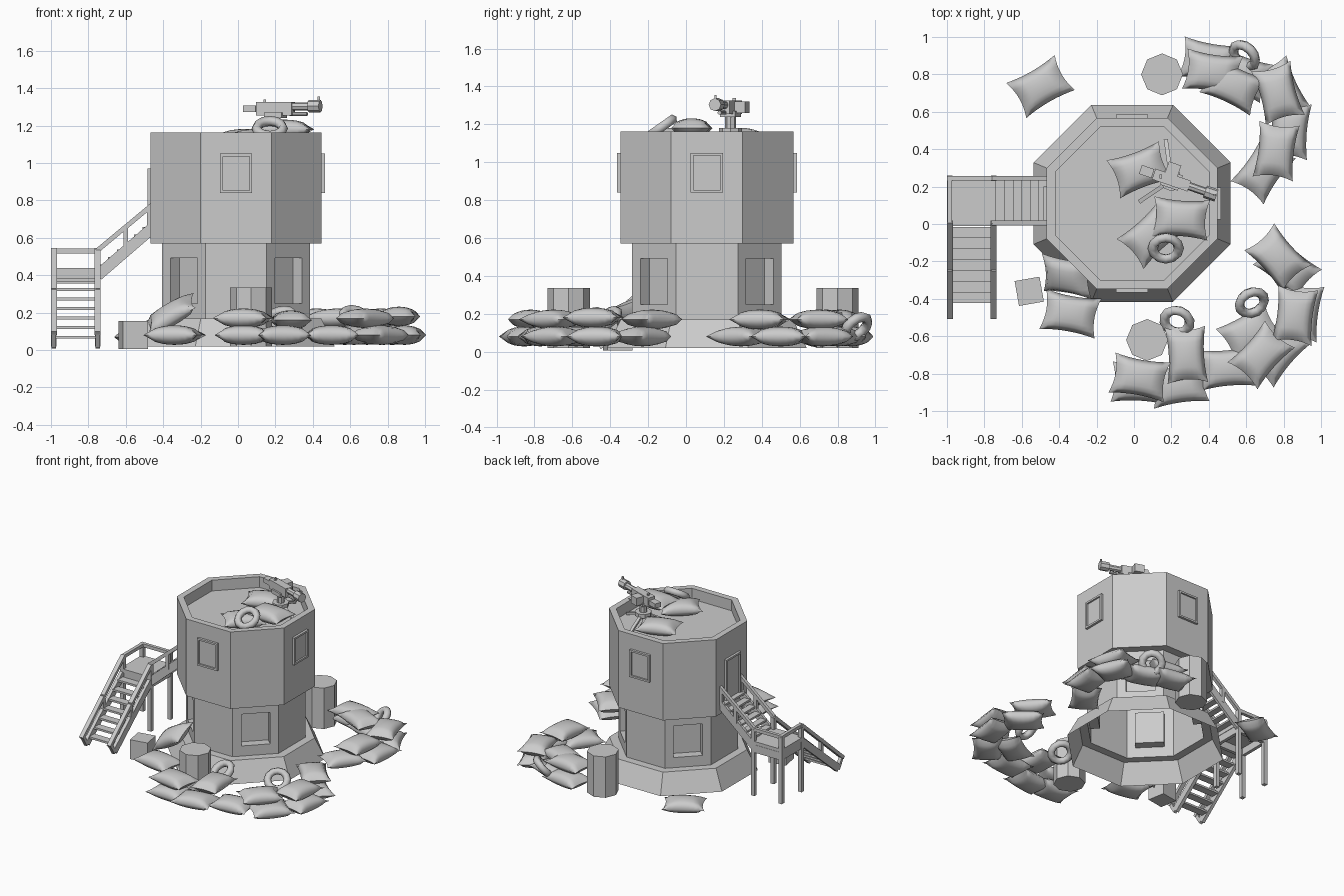
import bpy, bmesh, math
from mathutils import Vector, Matrix

if "Cube" in bpy.data.objects:
    bpy.data.objects.remove(bpy.data.objects["Cube"])

grey = bpy.data.materials.new("plain grey")
grey.use_nodes = True
grey.diffuse_color = (0.6, 0.6, 0.6, 1)
grey.node_tree.nodes["Principled BSDF"].inputs["Base Color"].default_value = (0.6, 0.6, 0.6, 1)
CX, CY = -0.01, 0.11
PI = math.pi


def add(name, data, matrix=None, smooth=None):
    """Make an object from a bmesh or an existing mesh."""
    if isinstance(data, bmesh.types.BMesh):
        mesh = bpy.data.meshes.new(name)
        data.to_mesh(mesh)
        data.free()
        mesh.materials.append(grey)
    else:
        mesh = data
    ob = bpy.data.objects.new(name, mesh)
    bpy.context.collection.objects.link(ob)
    if matrix:
        ob.matrix_world = matrix
    if smooth:
        bpy.ops.object.select_all(action='DESELECT')
        ob.select_set(True)
        bpy.context.view_layer.objects.active = ob
        bpy.ops.object.shade_smooth_by_angle(angle=math.radians(smooth))
    return ob


def place(x, y, z, turn=0, pitch=0, roll=0):
    r = math.radians
    return (Matrix.Translation((x, y, z)) @ Matrix.Rotation(r(turn), 4, 'Z')
            @ Matrix.Rotation(r(pitch), 4, 'Y') @ Matrix.Rotation(r(roll), 4, 'X'))


def box(name, size, matrix):
    bm = bmesh.new()
    bmesh.ops.create_cube(bm, size=1)
    bmesh.ops.scale(bm, vec=size, verts=bm.verts)
    return add(name, bm, matrix)


def aim(p, q):
    p, q = Vector(p), Vector(q)
    d = q - p
    return Matrix.Translation((p + q) / 2) @ d.to_track_quat('X', 'Z').to_matrix().to_4x4(), d.length


def beam(name, p, q, w=0.025, h=0.025):
    m, length = aim(p, q)
    return box(name, (length, w, h), m)


def tube(name, p, q, r, sides=8, r2=None):
    m, length = aim(p, q)
    bm = bmesh.new()
    bmesh.ops.create_cone(bm, cap_ends=True, segments=sides, radius1=r,
                          radius2=r2 or r, depth=length)
    return add(name, bm, m @ Matrix.Rotation(PI / 2, 4, 'Y'), 40)


def octagon(name, profile, cap_first=False, cap_last=False, recess=None):
    """Eight-sided rings; each profile entry is (flat radius, height)."""
    bm = bmesh.new()
    rings = []
    for r, z in profile:
        c = r / math.cos(PI / 8)
        rings.append([bm.verts.new((c * math.cos((k - .5) * PI / 4),
                                    c * math.sin((k - .5) * PI / 4), z)) for k in range(8)])
    walls = []
    for a, b in zip(rings, rings[1:]):
        for k in range(8):
            j = (k + 1) % 8
            walls.append(bm.faces.new((a[k], a[j], b[j], b[k])))
    if cap_first:
        bm.faces.new(rings[0][::-1])
    if cap_last:
        bm.faces.new(rings[-1])
    if recess:
        half_w, half_h, zc, depth = recess
        for f in walls[1::2]:
            bmesh.ops.inset_individual(bm, faces=[f], thickness=0.02)
            c = f.calc_center_median()
            out = Vector((c.x, c.y, 0)).normalized()
            side = Vector((-out.y, out.x, 0))
            for v in f.verts:
                s = math.copysign(half_w, (v.co - c).dot(side))
                v.co = Vector((c.x, c.y, zc + math.copysign(half_h, v.co.z - c.z))) + side * s
            bmesh.ops.inset_individual(bm, faces=[f], thickness=0, depth=0)
            bmesh.ops.translate(bm, verts=f.verts, vec=-out * depth)
    return add(name, bm, Matrix.Translation((CX, CY, 0)))


# Tower
octagon("base_skirt", [(0.527, 0.02), (0.455, 0.17), (0.395, 0.17)])
octagon("lower_tower", [(0.395, 0.17), (0.395, 0.57)], recess=(0.102, 0.122, 0.37, 0.068))
octagon("upper_tower", [(0.457, 0.57), (0.457, 1.163), (0.41, 1.163), (0.41, 1.08)], True, True)


def panel(name, angle, w, h, z):
    """Framed panel on a flat wall, with a sunken middle."""
    bm = bmesh.new()
    bmesh.ops.create_cube(bm, size=1)
    bmesh.ops.scale(bm, vec=(0.036, w, h), verts=bm.verts)
    front = [f for f in bm.faces if f.normal.x > 0.9]
    bmesh.ops.inset_individual(bm, faces=front, thickness=0.02)
    bmesh.ops.inset_individual(bm, faces=front, thickness=0, depth=0)
    bmesh.ops.translate(bm, verts=front[0].verts, vec=(-0.012, 0, 0))
    a = math.radians(angle)
    add(name, bm, place(CX + 0.457 * math.cos(a), CY + 0.457 * math.sin(a), z, angle))


for label, angle in (("left", 0), ("back", 90), ("front", -90)):
    panel(label + "_window", angle, 0.17, 0.21, 0.945)
panel("door", 180, 0.18, 0.34, 0.8)

# Landing and its legs
X0, X1, Y0, Y1 = -0.985, -0.75, 0.005, 0.245
box("landing", (0.265, 0.265, 0.03), place(-0.867, 0.123, 0.425))
for x in (X0, X1):
    beam("landing_side_beam", (x, -0.01, 0.385), (x, 0.255, 0.385), 0.025, 0.06)
    for y in (Y0, Y1):
        top = 0.53
        beam("landing_leg", (x, y, 0.02), (x, y, top), 0.03, 0.03)
for y in (Y0, Y1):
    beam("landing_end_beam", (X0, y, 0.385), (X1, y, 0.385), 0.025, 0.06)
beam("landing_back_rail", (X0 - 0.015, Y1, 0.53), (X1, Y1, 0.53))
beam("landing_side_rail", (X0, Y0, 0.53), (X0, Y1 + 0.012, 0.53))

# Lower flight
for x in (X0, X1):
    beam("lower_stringer", (x, 0, 0.4), (x, -0.44, 0.03), 0.025, 0.055)
    beam("lower_handrail", (x, 0.01, 0.535), (x, -0.5, 0.09), 0.032)
    beam("lower_post", (x, -0.49, 0.1), (x, -0.44, 0.02))
    beam("lower_middle_post", (x, -0.24, 0.2), (x, -0.24, 0.33))
for i in range(7):
    box("lower_tread", (0.22, 0.06, 0.015), place(-0.867, -0.045 - 0.058 * i, 0.375 - 0.051 * i))

# Upper flight
for y in (Y0, Y1):
    beam("upper_stringer", (-0.75, y, 0.4), (-0.46, y, 0.65), 0.02, 0.06)
    beam("upper_handrail", (-0.755, y, 0.53), (-0.46, y, 0.775))
    beam("upper_middle_post", (-0.6, y, 0.54), (-0.6, y, 0.65))
    beam("upper_end_post", (-0.475, y, 0.64), (-0.475, y, 0.76))
for i in range(6):
    box("upper_tread", (0.05, 0.24, 0.015), place(-0.715 + 0.046 * i, 0.125, 0.45 + 0.04 * i))

# Barrels and crate
tube("back_barrel", (0.15, 0.8, 0.02), (0.15, 0.8, 0.335), 0.112)
tube("front_barrel", (0.07, -0.62, 0.02), (0.07, -0.62, 0.335), 0.112)
box("crate", (0.135, 0.135, 0.15), place(-0.56, -0.36, 0.08, 10))

# Sandbag: two domed grids joined at a seam, with pulled-out corners
bag = bmesh.new()
for s in (1, -1):
    g = bmesh.ops.create_grid(bag, x_segments=8, y_segments=8, size=1)["verts"]
    for v in g:
        u, w = v.co.x, v.co.y
        dome = (max(0, 1 - u * u) * max(0, 1 - w * w)) ** 0.4
        v.co = (0.15 * u * (0.87 + 0.13 * w * w), 0.108 * w * (0.87 + 0.13 * u * u), s * 0.052 * dome)
bmesh.ops.remove_doubles(bag, verts=bag.verts, dist=0.0005)
bmesh.ops.recalc_face_normals(bag, faces=bag.faces)
bag_mesh = add("back_ground_sandbag", bag, place(-0.5, 0.735, 0.07, 30), 80).data


def bags(name, rows):
    for row in rows:
        add(name, bag_mesh, place(*row))


bags("back_wall_sandbag", [
    (.40, .87, .08, -10), (.57, .80, .08, -20), (.78, .72, .08, -65), (.83, .5, .08, 85),
    (.69, .29, .08, 55), (.42, .81, .17, -8), (.53, .74, .17, -25), (.77, .70, .17, -75),
    (.76, .39, .17, 83)])
bags("front_wall_sandbag", [
    (.03, -.85, .08, -3), (.24, -.86, .08, 8), (.50, -.77, .08, 5), (.76, -.69, .08, 50),
    (.89, -.47, .08, 82), (.82, -.23, .08, -40), (.62, -.58, .08, 30),
    (.03, -.82, .17, -10), (.28, -.70, .16, 93), (.68, -.70, .17, 48),
    (.86, -.49, .18, 83), (.77, -.18, .17, -48)])
bags("side_sandbag", [(-.34, -.48, .08, -10), (-.36, -.28, .19, -10, -30, 25)])
bags("roof_sandbag", [(.03, .29, 1.13, 20), (.09, -.06, 1.13, 42), (.25, .03, 1.18, -4)])

# Tyres
tyre = bmesh.new()
SEG, RIM = 12, 6
loops = []
for i in range(SEG):
    a = 2 * PI * i / SEG
    loops.append([tyre.verts.new(((0.07 + 0.027 * math.cos(b)) * math.cos(a),
                                  (0.07 + 0.027 * math.cos(b)) * math.sin(a),
                                  0.027 * math.sin(b)))
                  for b in (2 * PI * j / RIM for j in range(RIM))])
for i in range(SEG):
    p, q = loops[i], loops[(i + 1) % SEG]
    for j in range(RIM):
        k = (j + 1) % RIM
        tyre.faces.new((p[j], q[j], q[k], p[k]))
tyre_mesh = add("roof_tyre", tyre, place(.17, -.13, 1.185, 0, 0, 35), 70).data
for spot in ((.59, .9, .13, -45, 0, 50), (.23, -.52, .17, -20, 0, 35), (.63, -.42, .17, 30, 0, 40)):
    add("ground_tyre", tyre_mesh, place(*spot))

# Mounted gun, along its own x axis
gun = place(0.2, 0.235, 1.29, -19)


def on_gun(*p):
    return gun @ Vector(p)


hub = (0.2, 0.235)
for x, y in ((0.17, 0.45), (0.03, 0.12), (0.38, 0.17)):
    beam("tripod_leg", (*hub, 1.17), (x, y, 1.09), 0.022, 0.018)
tube("tripod_plate", (*hub, 1.15), (*hub, 1.18), 0.06)
tube("tripod_column", (*hub, 1.18), (*hub, 1.26), 0.028)
box("gun_body", (0.2, 0.06, 0.07), gun)
box("gun_cradle", (0.1, 0.085, 0.03), gun @ Matrix.Translation((0, 0, -0.035)))
box("ammunition_box", (0.07, 0.06, 0.06), gun @ Matrix.Translation((-0.01, 0.06, 0)))
box("gun_grip", (0.07, 0.05, 0.035), gun @ Matrix.Translation((-0.14, 0, 0)))
tube("gun_barrel", on_gun(0.1, 0, 0.012), on_gun(0.2, 0, 0.012), 0.022)
tube("gun_muzzle", on_gun(0.19, 0, 0.014), on_gun(0.255, 0, 0.014), 0.034)
tube("gun_gas_tube", on_gun(0.08, 0, -0.028), on_gun(0.18, 0, -0.028), 0.011)
beam("gun_sight", on_gun(0.245, 0, 0.04), on_gun(0.245, 0, 0.065), 0.012, 0.012)
beam("rear_sight", on_gun(-0.06, 0, 0.03), on_gun(-0.06, 0, 0.05), 0.02, 0.012)
